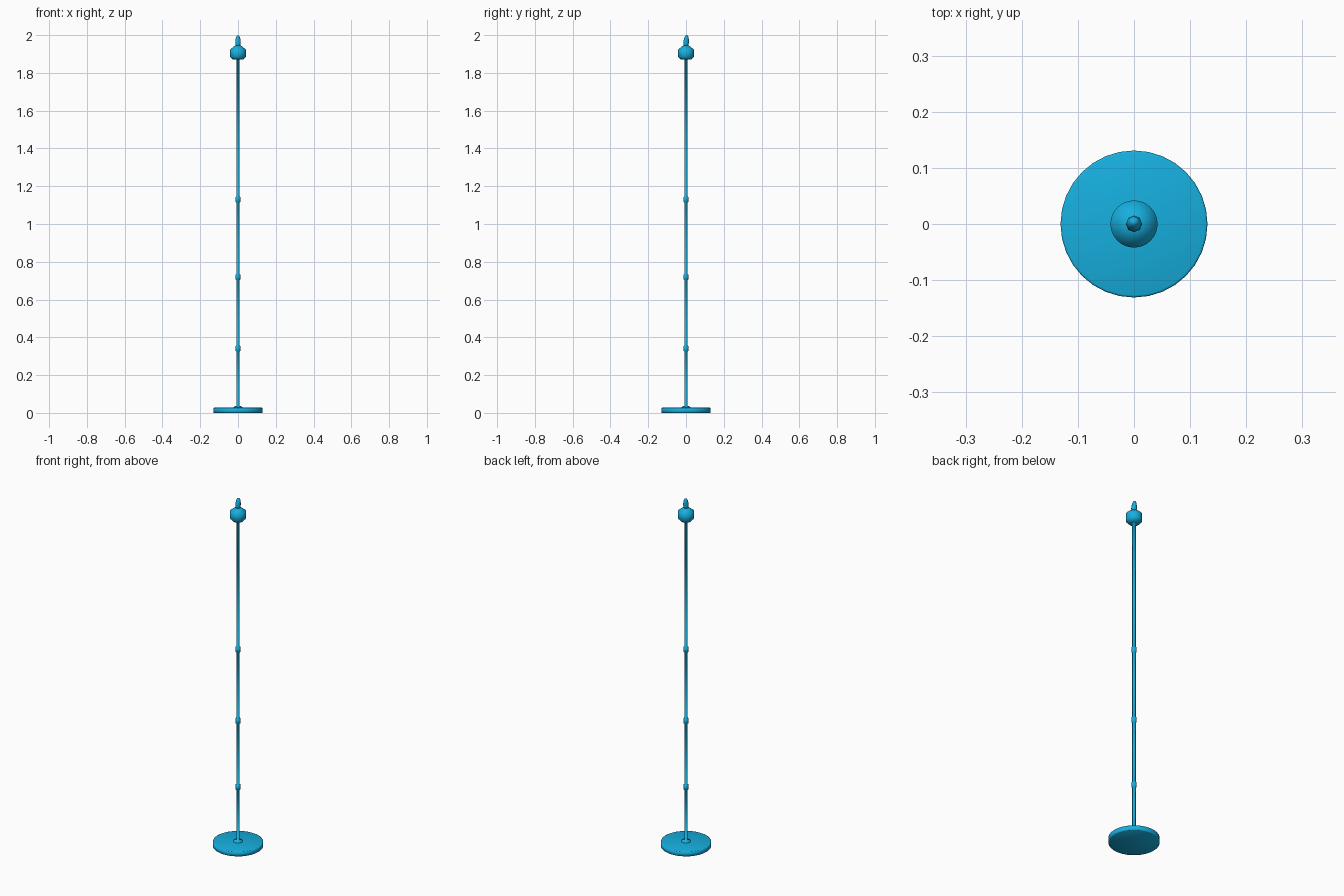
import bpy, bmesh, math

if "Cube" in bpy.data.objects:
    bpy.data.objects.remove(bpy.data.objects["Cube"])

teal = bpy.data.materials.new("teal")
teal.diffuse_color = (0.008, 0.43, 0.74, 1)
teal.use_nodes = True
teal.node_tree.nodes["Principled BSDF"].inputs["Base Color"].default_value = teal.diffuse_color


def lathe(name, profile, sides=32):
    """Revolve (radius, z) points around the z axis; radius 0 closes to a point."""
    bm = bmesh.new()
    rings = []
    for r, z in profile:
        if r == 0:
            rings.append([bm.verts.new((0, 0, z))] * sides)
        else:
            rings.append([bm.verts.new((r * math.cos(2 * math.pi * i / sides),
                                        r * math.sin(2 * math.pi * i / sides), z))
                          for i in range(sides)])
    for a, b in zip(rings, rings[1:]):
        for i in range(sides):
            j = (i + 1) % sides
            face = bm.faces.new(list(dict.fromkeys((a[i], a[j], b[j], b[i]))))
            face.smooth = True
    bmesh.ops.recalc_face_normals(bm, faces=bm.faces)
    mesh = bpy.data.meshes.new(name)
    bm.to_mesh(mesh)
    bm.free()
    mesh.materials.append(teal)
    obj = bpy.data.objects.new(name, mesh)
    bpy.context.collection.objects.link(obj)
    return obj


# Round floor plate
lathe("base", [(0, 0), (0.128, 0), (0.131, 0.002), (0.131, 0.026),
               (0.127, 0.0275), (0, 0.029)])

# Slim pole: flared foot, three joint collars, flared neck under the head
pole = [(0, 0.026), (0.026, 0.027), (0.022, 0.033), (0.009, 0.037)]
for z in (0.34, 0.72, 1.13):
    pole += [(0.009, z - 0.016), (0.014, z - 0.012),
             (0.014, z + 0.012), (0.009, z + 0.016)]
pole += [(0.009, 1.872), (0.026, 1.872), (0, 1.875)]
lathe("pole", pole, 16)

# Head: tapered underside, straight band and conical cap
lathe("head", [(0, 1.87), (0.027, 1.87), (0.042, 1.886), (0.042, 1.924),
               (0.015, 1.945), (0, 1.945)])

# Finial with a slightly leaning tip
finial = lathe("finial", [(0, 1.935), (0.012, 1.938), (0.0145, 1.955), (0.014, 1.972),
                          (0.011, 1.987), (0.007, 1.996), (0, 2.0)], 8)
for v in finial.data.vertices:
    v.co.y += 0.004 * max(0, (v.co.z - 1.96) / 0.04)
